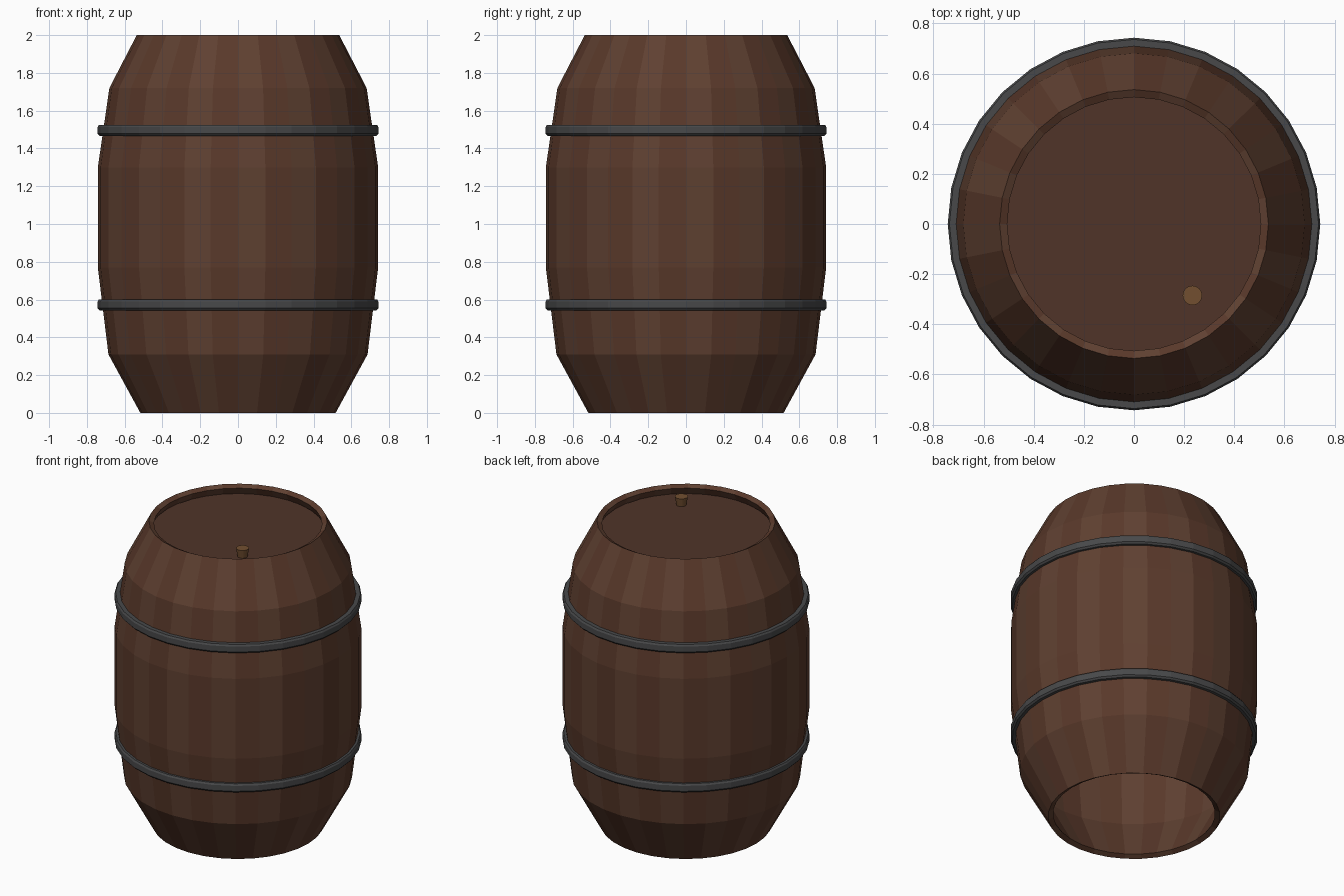
import bpy, bmesh, math

if "Cube" in bpy.data.objects:
    bpy.data.objects.remove(bpy.data.objects["Cube"])

SIDES = 32


def material(name, rgb):
    m = bpy.data.materials.new(name)
    m.diffuse_color = (*rgb, 1)
    m.use_nodes = True
    m.node_tree.nodes["Principled BSDF"].inputs["Base Color"].default_value = m.diffuse_color
    return m


def lathe(name, profile, mats, closed=False, capped=False, centre=(0, 0, 0), sides=SIDES):
    """Revolve (radius, z) points, listed bottom to top on the outside."""
    bm = bmesh.new()
    rings = [[bm.verts.new((r * math.cos(math.tau * i / sides),
                            r * math.sin(math.tau * i / sides), z))
              for i in range(sides)] for r, z in profile]
    pairs = list(zip(rings, rings[1:]))
    if closed:
        pairs.append((rings[-1], rings[0]))
    for a, b in pairs:
        for i in range(sides):
            j = (i + 1) % sides
            f = bm.faces.new((a[i], a[j], b[j], b[i]))
            f.material_index = i % len(mats)
    if capped:
        bm.faces.new(rings[-1])
        bm.faces.new(rings[0][::-1])
    mesh = bpy.data.meshes.new(name)
    bm.to_mesh(mesh)
    bm.free()
    for m in mats:
        mesh.materials.append(m)
    ob = bpy.data.objects.new(name, mesh)
    ob.location = centre
    bpy.context.collection.objects.link(ob)
    return ob


wood_a = material("stave_brown", (0.115, 0.052, 0.031))
wood_b = material("stave_red_brown", (0.100, 0.040, 0.023))
lid_wood = material("lid_wood", (0.080, 0.034, 0.022))
peg_wood = material("peg_wood", (0.170, 0.078, 0.030))
iron = material("iron", (0.065, 0.066, 0.068))

# Stave wall, open at the bottom, given thickness inward
staves = lathe("staves", [(0.517, 0), (0.686, 0.31), (0.742, 0.77),
                          (0.742, 1.30), (0.681, 1.72), (0.536, 2.0)],
               [wood_a, wood_b])
thick = staves.modifiers.new("thickness", 'SOLIDIFY')
thick.thickness = 0.034
thick.offset = -1

# Recessed lid
lathe("lid", [(0.530, 1.925), (0.524, 1.94)], [lid_wood], capped=True)

# Two iron hoops with softened outer edges
for name, z in (("lower_hoop", 0.572), ("upper_hoop", 1.496)):
    lathe(name, [(0.70, z - 0.029), (0.733, z - 0.029), (0.743, z - 0.018),
                 (0.743, z + 0.018), (0.736, z + 0.029), (0.70, z + 0.029)],
          [iron], closed=True)

# Tapered bung peg on the lid
lathe("bung_peg", [(0.030, 1.935), (0.039, 1.995)], [peg_wood],
      capped=True, centre=(0.233, -0.285, 0), sides=16)
